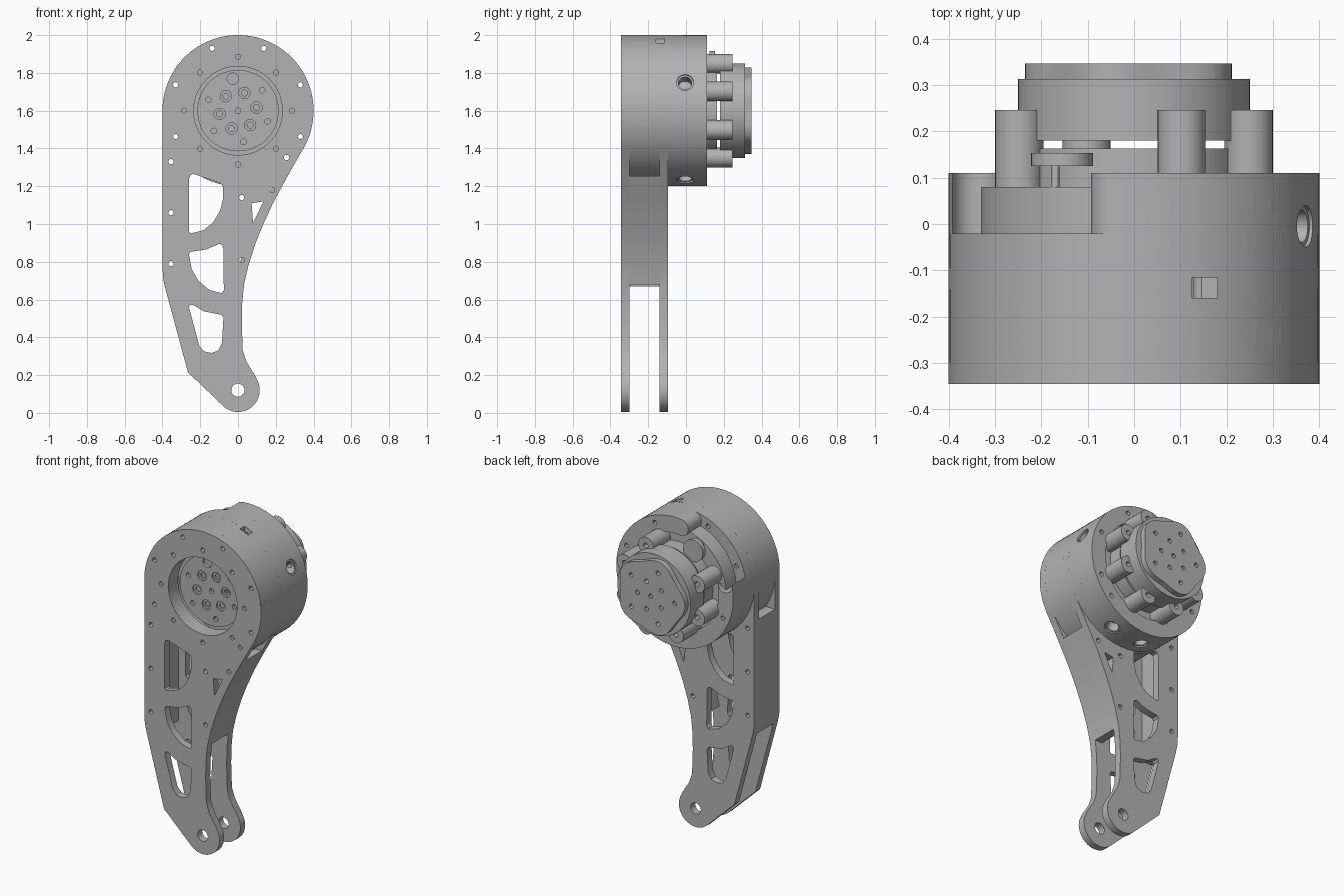
import bpy, bmesh
from math import cos, sin, radians, pi
from mathutils import Matrix, Vector

cube = bpy.data.objects.get("Cube")
if cube:
    bpy.data.objects.remove(cube)

grey = bpy.data.materials.new("satin grey")
grey.use_nodes = True
grey.diffuse_color = (0.45, 0.45, 0.45, 1)
grey.node_tree.nodes["Principled BSDF"].inputs["Base Color"].default_value = (0.45, 0.45, 0.45, 1)

HUB = (0, 1.6)


def arc(c, r, a, b, n=48):
    """Points on an arc, angles in degrees."""
    steps = [radians(a + (b - a) * i / n) for i in range(n + 1)]
    return [(c[0] + r * cos(t), c[1] + r * sin(t)) for t in steps]


def circle(c, r, n=24):
    return arc(c, r, 0, 360, n)[:-1]


def polar(r, a):
    return (HUB[0] + r * cos(radians(a)), HUB[1] + r * sin(radians(a)))


def frame(u, v, w, origin=(0, 0, 0)):
    m = Matrix((u, v, w)).transposed().to_4x4()
    m.translation = Vector(origin)
    return m


FRONT = frame((1, 0, 0), (0, 0, 1), (0, 1, 0))


def prism(name, loops, w0, w1, place=FRONT):
    """Extrude an outline with holes from w0 to w1."""
    cu = bpy.data.curves.new(name, 'CURVE')
    cu.dimensions, cu.fill_mode, cu.extrude = '2D', 'BOTH', (w1 - w0) / 2
    for loop in loops:
        sp = cu.splines.new('POLY')
        sp.points.add(len(loop) - 1)
        for p, (u, v) in zip(sp.points, loop):
            p.co = (u, v, 0, 1)
        sp.use_cyclic_u = True
    tmp = bpy.data.objects.new(name, cu)
    bpy.context.collection.objects.link(tmp)
    dg = bpy.context.evaluated_depsgraph_get()
    me = bpy.data.meshes.new_from_object(tmp.evaluated_get(dg))
    bpy.data.objects.remove(tmp)
    bm = bmesh.new()
    bm.from_mesh(me)
    bmesh.ops.remove_doubles(bm, verts=bm.verts, dist=1e-5)
    bm.transform(place @ Matrix.Translation((0, 0, (w0 + w1) / 2)))
    bmesh.ops.recalc_face_normals(bm, faces=bm.faces)
    bm.to_mesh(me)
    bm.free()
    me.materials.clear()
    me.materials.append(grey)
    ob = bpy.data.objects.new(name, me)
    bpy.context.collection.objects.link(ob)
    return ob


def stadium(length, width):
    h, r = (length - width) / 2, width / 2
    return arc((h, 0), r, -90, 90, 12) + arc((-h, 0), r, 90, 270, 12)


# Leg plate outline, shared by both plates
curve_edge = [(0.255, 1.24), (0.18, 1.1), (0.13, 0.99), (0.09, 0.89), (0.055, 0.78), (0.032, 0.68)]
outline = (arc(HUB, 0.4, 180, -33, 80) + curve_edge
           + [(0.022, 0.58), (0.02, 0.48), (0.025, 0.33), (0.045, 0.27), (0.095, 0.19)]
           + arc((0, 0.12), 0.115, 32, -130, 30)
           + [(-0.265, 0.215), (-0.385, 0.66), (-0.396, 0.71), (-0.4, 0.77)])
windows = [
    [(-0.26, 1.24), (-0.252, 1.26), (-0.235, 1.265), (-0.09, 1.215), (-0.08, 1.2), (-0.08, 1.13),
     (-0.095, 1.07), (-0.13, 1.01), (-0.18, 0.968), (-0.25, 0.95), (-0.26, 0.96)],
    [(-0.26, 0.84), (-0.25, 0.853), (-0.17, 0.865), (-0.1, 0.895), (-0.084, 0.89), (-0.078, 0.87),
     (-0.075, 0.65), (-0.085, 0.633), (-0.15, 0.65), (-0.21, 0.7), (-0.245, 0.76)],
    [(-0.26, 0.56), (-0.25, 0.573), (-0.235, 0.57), (-0.18, 0.537), (-0.088, 0.52), (-0.077, 0.505),
     (-0.085, 0.37), (-0.105, 0.33), (-0.14, 0.317), (-0.18, 0.325), (-0.205, 0.355)],
    [(0.072, 1.11), (0.135, 1.12), (0.08, 1.005)]]

rim_holes = [circle(polar(0.357, a), 0.014, 12) for a in (22.5, 67.5, 112.5, 157.5, 202.5, -22.5, -44)]
left_holes = [circle((-0.355, z), 0.014, 12) for z in (0.79, 1.06, 1.33)]
right_holes = [circle(p, 0.014, 12) for p in ((0.02, 0.81), (0.02, 1.14), (0.18, 1.18))]
inner_holes = [circle(polar(0.285, a), 0.014, 12) for a in range(0, 360, 45)]
pivot = [circle((0, 0.12), 0.035)]
shared = [outline] + windows + rim_holes + left_holes + right_holes + pivot

parts = []
front_plate = prism("front_plate", shared + inner_holes + [circle(HUB, 0.235, 64)], -0.345, -0.3)
back_plate = prism("back_plate", shared, -0.14, -0.095)

# Spacer walls between the plates
wall = [(0.262, 1.255)] + curve_edge
right_wall = prism("right_spacer", [wall + [(x - 0.05, z) for x, z in reversed(wall)]], -0.3, -0.14)
left_wall = prism("left_spacer", [[(-0.388, 0.67), (-0.396, 0.71), (-0.4, 0.77), (-0.4, 1.38),
                                   (-0.31, 1.38), (-0.31, 0.67)]] + left_holes, -0.3, -0.14)
parts += [prism("spacer_boss", [circle(p, 0.028), circle(p, 0.014)], -0.3, -0.14)
          for p in ((0.02, 0.81), (0.02, 1.14))]

# Hub shell: front ring, back ring and an open collar with rounded ends
ring = [circle(HUB, 0.4, 96), circle(HUB, 0.31, 96)] + rim_holes
front_ring = prism("front_hub_ring", ring, -0.3, -0.14)
back_ring = prism("back_hub_ring", ring, -0.095, -0.02)
collar_loop = (arc(HUB, 0.4, 168, 457, 80) + arc(polar(0.35, 97), 0.05, 97, 277, 14)[1:-1]
               + arc(HUB, 0.3, 457, 168, 80) + arc(polar(0.35, 168), 0.05, -12, -192, 14)[1:-1])
collar_holes = [h for i, h in enumerate(rim_holes) if i not in (2, 3)]
collar = prism("back_hub_collar", [collar_loop] + collar_holes, -0.02, 0.11)

# Cutters for the slots around the hub, the spacer slots and the cable notch
cutters = []


def radial_slot(a, y, length):
    c, s = cos(radians(a)), sin(radians(a))
    place = frame((-s, 0, c), (0, 1, 0), (c, 0, s), (0, y, 1.6))
    cutters.append(prism("slot_cutter", [stadium(length, 0.07)], 0.28, 0.45, place))
    # shallow flare at the mouth
    cutters.append(prism("flare_cutter", [stadium(length + 0.02, 0.09)], 0.39, 0.45, place))


for a in (0, 45, 90, 135, 180, 270):
    radial_slot(a, -0.215, 0.118)
for a, length in ((0, 0.118), (22, 0.071), (45, 0.1), (82, 0.071), (-22, 0.071),
                  (-45, 0.1), (-67, 0.071), (-98, 0.071), (202, 0.071), (225, 0.1)):
    radial_slot(a, -0.005, length)
side = frame((0, 0, 1), (0, 1, 0), (1, 0, 0))
for z, x0, x1 in ((0.97, 0, 0.25), (0.86, -0.5, -0.25), (1.15, -0.5, -0.25)):
    cutters.append(prism("spacer_cutter", [[(u + z, v - 0.22) for u, v in stadium(0.12, 0.07)]], x0, x1, side))
top = frame((1, 0, 0), (0, 1, 0), (0, 0, 1))
cutters.append(prism("notch_cutter", [[(0.125, -0.16), (0.18, -0.16), (0.18, -0.115), (0.125, -0.115)]],
                     1.92, 2.05, top))

cut_group = bpy.data.collections.new("cutters")
bpy.context.scene.collection.children.link(cut_group)
for c in cutters:
    bpy.context.collection.objects.unlink(c)
    cut_group.objects.link(c)
    c.hide_render = True
for ob in (front_ring, back_ring, collar, right_wall, left_wall, back_plate):
    mod = ob.modifiers.new("cut", 'BOOLEAN')
    mod.operand_type, mod.collection, mod.solver = 'COLLECTION', cut_group, 'EXACT'
    mod.use_self = True
dg = bpy.context.evaluated_depsgraph_get()
for ob in (front_ring, back_ring, collar, right_wall, left_wall, back_plate):
    me = bpy.data.meshes.new_from_object(ob.evaluated_get(dg))
    ob.modifiers.clear()
    ob.data = me
    parts.append(ob)
for c in cutters:
    bpy.data.objects.remove(c)
bpy.data.collections.remove(cut_group)
parts.append(front_plate)

# Recessed output face with counterbored bolt holes
bolts = [polar(0.1, 10 + 60 * i) for i in range(6)]
pins = [polar(0.167, a) for a in (40, 160, 220, 280, 340)] + [HUB]
face_holes = [circle(p, 0.015, 12) for p in pins] + [circle((-0.028, 1.77), 0.03, 20)]
disc = [circle(HUB, 0.215, 64)] + face_holes
parts += [
    prism("output_face", disc + [circle(p, 0.03, 20) for p in bolts], -0.26, -0.25),
    prism("output_backing", disc + [circle(p, 0.016, 14) for p in bolts], -0.25, -0.24),
    prism("recess_wall", [circle(HUB, 0.25, 64), circle(HUB, 0.235, 64)], -0.3, -0.25),
    prism("drive_shaft", [circle((0.015, 1.6), 0.045)], -0.24, -0.13)]

# Motor body, gap disc and connector on the back
parts += [
    prism("motor_core", [circle(HUB, 0.33, 96)], -0.096, 0.08),
    prism("motor_disc", [circle(HUB, 0.24, 64)], 0.08, 0.163),
    prism("motor_housing", [circle(HUB, 0.25, 64)], 0.18, 0.313),
    prism("connector", [circle((-0.155, 1.85), 0.067, 32)], 0.125, 0.153),
    prism("connector_pin", [circle((-0.17, 1.87), 0.009, 12)], 0.08, 0.153)]

# Standoffs and lugs around the motor
for i in range(8):
    a = 22.5 + 45 * i
    if i == 2:
        continue
    p = polar(0.268, a)
    parts.append(prism("standoff", [circle(p, 0.052, 28), circle(p, 0.016, 12)], 0.08, 0.246))
    c, s = cos(radians(a)), sin(radians(a))
    lug = [(p[0] + u * c - v * s, p[1] + u * s + v * c)
           for u, v in ((-0.06, -0.085), (-0.02, -0.045), (-0.02, 0.045), (-0.06, 0.085))]
    parts.append(prism("standoff_lug", [lug], 0.18, 0.2455))

# Five-lobed end cap with bolt holes
cap = []
for i in range(100):
    t = 2 * pi * i / 100
    r = 0.222 - 0.013 * cos(5 * t)
    cap.append((r * cos(t), 1.6 + r * sin(t)))
cap_holes = [circle(polar(r, a + 72 * i), 0.014, 12) for i in range(5) for r, a in ((0.09, 0), (0.165, 36))]
parts.append(prism("end_cap", [cap] + cap_holes + [circle(HUB, 0.014, 12)], 0.313, 0.346))

# Smooth curved walls, keep hard edges
bpy.ops.object.select_all(action='DESELECT')
for ob in parts:
    ob.select_set(True)
bpy.context.view_layer.objects.active = parts[0]
bpy.ops.object.shade_smooth_by_angle(angle=radians(30))
